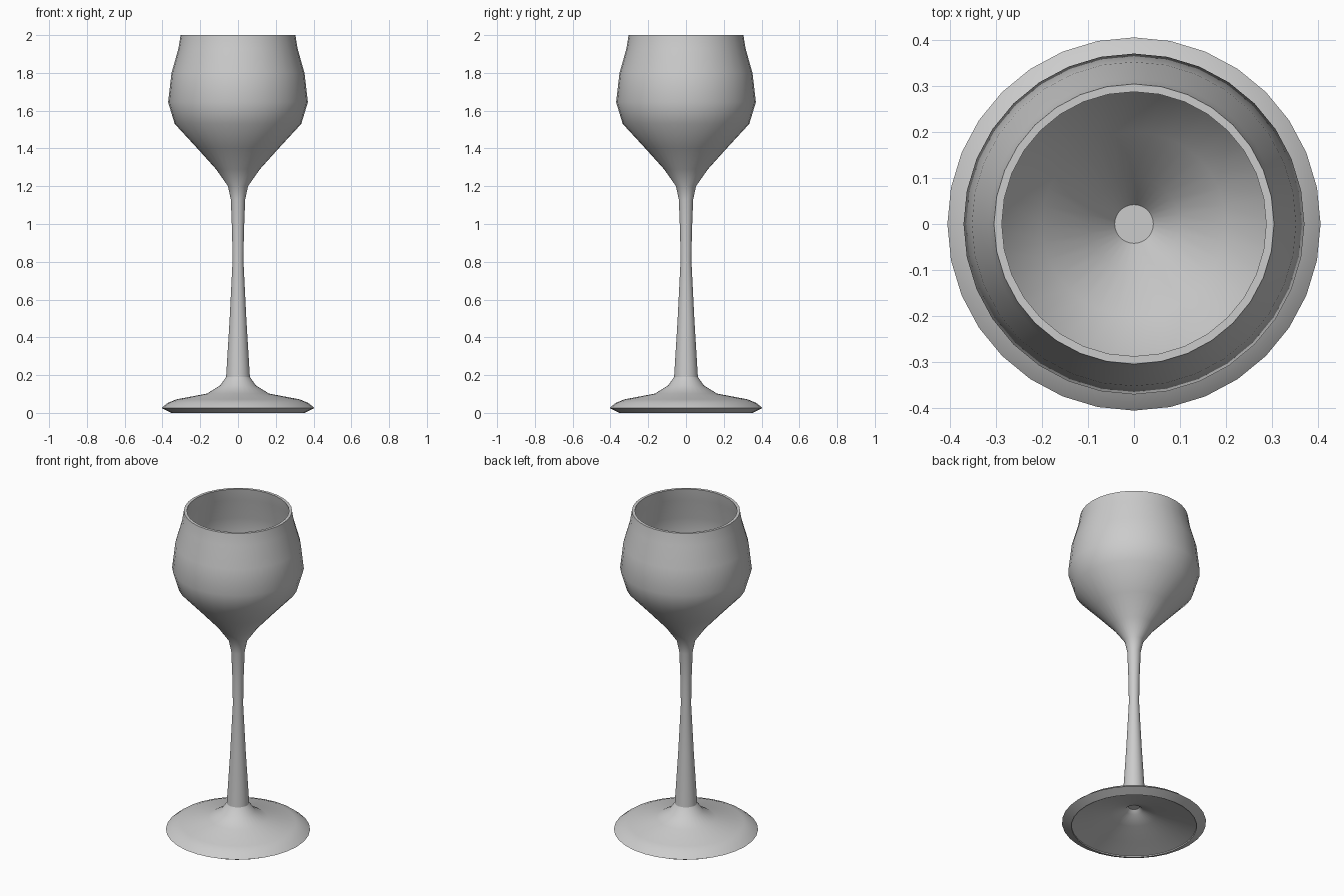
import bpy, bmesh, math

cube = bpy.data.objects.get("Cube")
if cube:
    bpy.data.objects.remove(cube, do_unlink=True)

SIDES = 32

# Single plain grey material
grey = bpy.data.materials.new("plain_grey")
grey.use_nodes = True
COLOUR = (0.6, 0.6, 0.6, 1)
grey.diffuse_color = COLOUR
bsdf = grey.node_tree.nodes["Principled BSDF"]
bsdf.inputs["Base Color"].default_value = COLOUR
bsdf.inputs["Roughness"].default_value = 0.6


def lathe(name, profile, sharp_rings=(), cap_start=False, cap_end=False):
    """Spin a (radius, height) profile round z; listed rings stay sharp."""
    bm = bmesh.new()
    rings = []
    for r, z in profile:
        rings.append([bm.verts.new((r * math.cos(a), r * math.sin(a), z))
                      for a in (2 * math.pi * i / SIDES for i in range(SIDES))])
    for low, high in zip(rings, rings[1:]):
        for i in range(SIDES):
            j = (i + 1) % SIDES
            bm.faces.new((low[i], low[j], high[j], high[i]))
    if cap_start:
        bm.faces.new(rings[0][::-1])
    if cap_end:
        bm.faces.new(rings[-1])
    for f in bm.faces:
        f.smooth = True
    for k in sharp_rings:
        for i in range(SIDES):
            bm.edges.get((rings[k][i], rings[k][(i + 1) % SIDES])).smooth = False
    mesh = bpy.data.meshes.new(name)
    bm.to_mesh(mesh)
    bm.free()
    mesh.materials.append(grey)
    obj = bpy.data.objects.new(name, mesh)
    bpy.context.collection.objects.link(obj)
    return obj


# Foot: hollow underside, bevelled lip, domed top up to the stem
lathe("foot", [
    (0.03, 0.125), (0.05, 0.105), (0.13, 0.075), (0.25, 0.04), (0.352, 0.008),
    (0.352, 0.0), (0.405, 0.026), (0.372, 0.053), (0.325, 0.072),
    (0.165, 0.102), (0.095, 0.145), (0.063, 0.19)],
    sharp_rings=(0, 4, 5, 6, 11), cap_start=True)

# Stem and bowl: outer wall up to the rim, then down the inside
lathe("stem_and_bowl", [
    (0.063, 0.19), (0.044, 0.5), (0.029, 0.8), (0.031, 0.95), (0.038, 1.13),
    (0.053, 1.2), (0.116, 1.29), (0.215, 1.4), (0.335, 1.53), (0.37, 1.645),
    (0.352, 1.8), (0.315, 1.93), (0.304, 2.0),
    (0.287, 2.0), (0.298, 1.93), (0.333, 1.8), (0.35, 1.65), (0.317, 1.54),
    (0.2, 1.415), (0.1, 1.305), (0.042, 1.225)],
    sharp_rings=(0, 12, 13, 20), cap_end=True)
